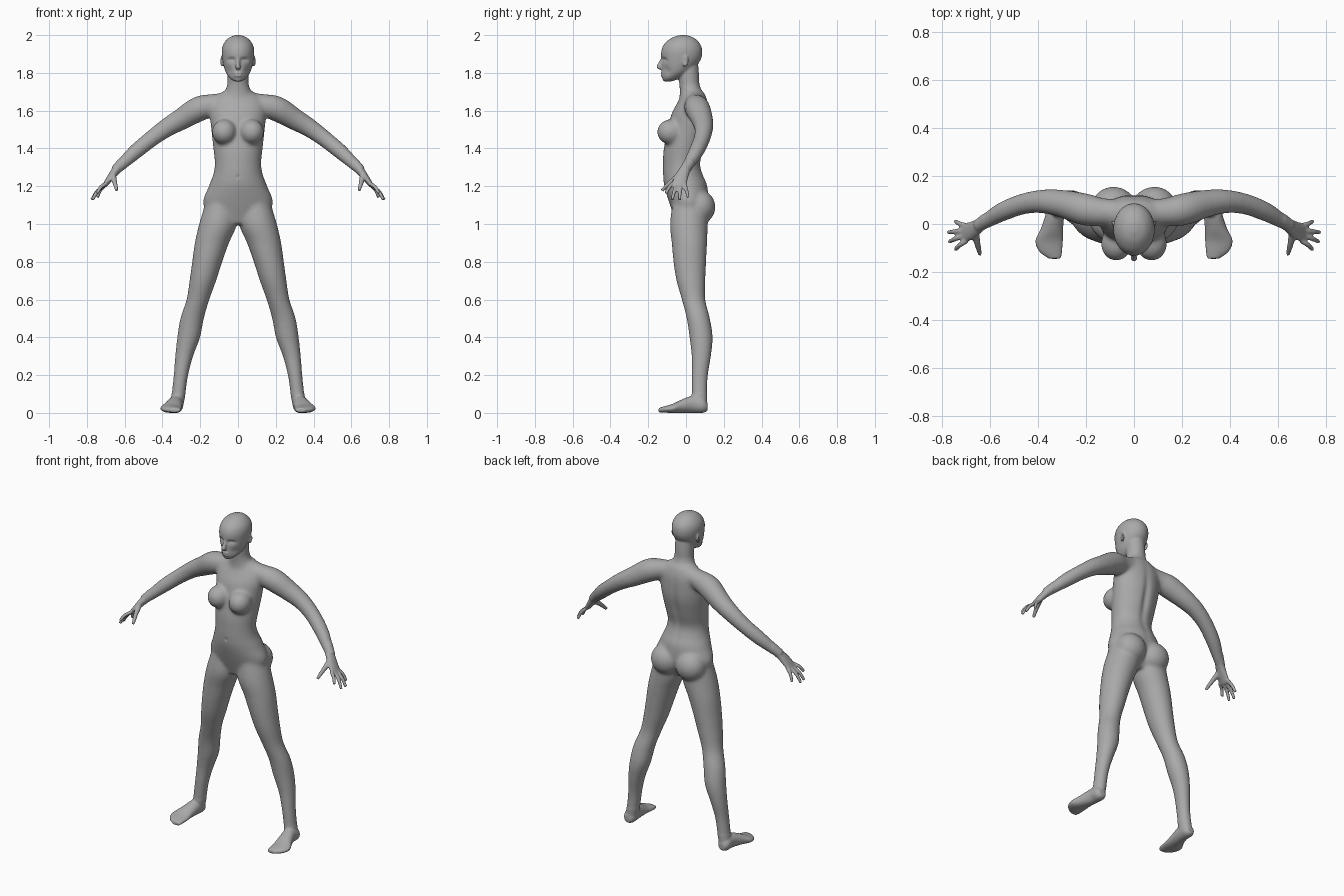
import bpy
import bmesh
import math
from mathutils import Vector, Matrix

SIDES = 32
UP, SIDEWAYS, FORWARD = Vector((0, 0, 1)), Vector((1, 0, 0)), Vector((0, -1, 0))
BOTH, MIDDLE = (1, -1), (1,)

default_cube = bpy.data.objects.get("Cube")
if default_cube:
    bpy.data.objects.remove(default_cube, do_unlink=True)

grey = bpy.data.materials.new("clay_grey")
grey.use_nodes = True
colour = (.4, .4, .4, 1)
grey.diffuse_color = colour
grey.node_tree.nodes["Principled BSDF"].inputs["Base Color"].default_value = colour

bm = bmesh.new()


def spline(sections, steps=6):
    """Smoothly resample rows of x, y, z, width radius, depth radius."""
    rows = [Vector(row) for row in sections]
    rows = [rows[0] * 2 - rows[1]] + rows + [rows[-1] * 2 - rows[-2]]
    result = []
    for a, b, c, d in zip(rows, rows[1:], rows[2:], rows[3:]):
        for i in range(steps):
            t = i / steps
            result.append(b + (c - a) * (t / 2)
                          + (a * 2 - b * 5 + c * 4 - d) * (t * t / 2)
                          + (b * 3 - a - c * 3 + d) * (t ** 3 / 2))
    return result + [rows[-2]]


def tube(sections, axis=None, hint=SIDEWAYS, mirror=BOTH):
    """Loft ellipses along a path, square to a fixed axis or to the path."""
    rows = spline(sections)
    centres = [Vector(row[:3]) for row in rows]
    for sign in mirror:
        rings = []
        for i, row in enumerate(rows):
            ahead, behind = centres[min(i + 1, len(rows) - 1)], centres[max(i - 1, 0)]
            along = axis or (ahead - behind).normalized()
            across = (hint - along * hint.dot(along)).normalized()
            deep = along.cross(across)
            ring = []
            for k in range(SIDES):
                angle = math.tau * k / SIDES
                p = centres[i] + across * row[3] * math.cos(angle) + deep * row[4] * math.sin(angle)
                ring.append(bm.verts.new((p.x * sign, p.y, p.z)))
            rings.append(ring)
        for low, high in zip(rings, rings[1:]):
            for k in range(SIDES):
                n = (k + 1) % SIDES
                bm.faces.new((low[k], low[n], high[n], high[k]))
        bm.faces.new(rings[0][::-1])
        bm.faces.new(rings[-1])


def rod(*points):
    """Round tube from rows of x, y, z, radius."""
    tube([(*p, p[-1]) for p in points], hint=Vector((0, 1, 0)))


def blob(centre, radii, mirror=BOTH, tilt=0):
    for sign in mirror:
        place = Vector((centre[0] * sign, centre[1], centre[2]))
        matrix = (Matrix.Translation(place) @ Matrix.Rotation(tilt * sign, 4, "Z")
                  @ Matrix.Diagonal((*radii, 1)))
        bmesh.ops.create_uvsphere(bm, u_segments=SIDES, v_segments=20, radius=1, matrix=matrix)


# Torso, from hips to the base of the neck
tube([(0, .01, 1.0, .09, .06), (0, .015, 1.1, .184, .1), (0, 0, 1.2, .155, .115),
      (0, -.015, 1.26, .132, .107), (0, -.022, 1.32, .123, .1), (0, -.01, 1.4, .131, .108),
      (0, .012, 1.5, .142, .108), (0, .022, 1.58, .15, .1), (0, .035, 1.64, .145, .082),
      (0, .04, 1.69, .1, .06), (0, .035, 1.71, .06, .045)], UP, mirror=MIDDLE)
blob((.085, .073, 1.09), (.092, .083, .09))
blob((.072, -.08, 1.487), (.066, .074, .068), tilt=.15)

# Neck
tube([(0, .035, 1.66, .1, .07), (0, .027, 1.7, .072, .06), (0, .018, 1.74, .057, .054),
      (0, .014, 1.79, .055, .055), (0, .01, 1.84, .055, .055)], UP, mirror=MIDDLE)

# Head and jaw
tube([(0, -.095, 1.755, .02, .02), (0, -.08, 1.77, .042, .045), (0, -.055, 1.8, .064, .073),
      (0, -.035, 1.84, .077, .093), (0, -.025, 1.88, .084, .107), (0, -.022, 1.92, .086, .108),
      (0, -.02, 1.955, .076, .094), (0, -.017, 1.985, .05, .06), (0, -.015, 2.0, .015, .02)],
     UP, mirror=MIDDLE)

# Nose, lips, chin, eyes and ears
tube([(0, -.122, 1.885, .009, .009), (0, -.136, 1.85, .01, .011),
      (0, -.143, 1.832, .015, .013), (0, -.132, 1.822, .011, .007)], mirror=MIDDLE)
for height in (1.798, 1.786):
    blob((0, -.124, height), (.024, .012, .007), MIDDLE)
blob((0, -.108, 1.765), (.02, .016, .014), MIDDLE)
blob((.085, -.003, 1.862), (.008, .018, .031), tilt=-.35)

# Shoulders and arms
rod((.05, .05, 1.645, .05), (.14, .05, 1.628, .06), (.21, .062, 1.608, .067),
    (.3, .085, 1.555, .058), (.38, .094, 1.508, .05), (.46, .084, 1.45, .044),
    (.54, .055, 1.385, .041), (.6, .022, 1.33, .034), (.65, -.008, 1.283, .027))

# Palms and thumbs
tube([(.635, 0, 1.298, .027, .025), (.672, -.024, 1.25, .036, .019),
      (.708, -.039, 1.202, .041, .012)], hint=Vector((0, 1, 0)))
rod((.662, -.035, 1.258, .017), (.652, -.085, 1.218, .013), (.641, -.128, 1.177, .009))

# Fingers, each from knuckle to tip
for knuckle, tip in [((.697, -.07, 1.215), (.745, -.107, 1.163)),
                     ((.707, -.05, 1.205), (.77, -.074, 1.128)),
                     ((.707, -.028, 1.205), (.775, -.035, 1.126)),
                     ((.697, -.008, 1.212), (.745, .011, 1.14))]:
    bend = (Vector(knuckle) + Vector(tip)) / 2 + Vector((.006, 0, .006))
    rod((*knuckle, .011), (*bend, .0105), (*tip, .009))

# Legs
tube([(.09, .02, 1.12, .08, .09), (.106, .015, 1.0, .1, .1), (.138, .018, .9, .091, .094),
      (.163, .02, .8, .08, .087), (.186, .026, .7, .071, .077), (.212, .04, .6, .061, .063),
      (.243, .065, .5, .063, .062), (.261, .08, .4, .061, .062), (.285, .081, .3, .048, .052),
      (.302, .073, .2, .039, .044), (.315, .071, .1, .037, .042), (.325, .07, .04, .036, .042)], UP)

# Feet, from heel to toes
tube([(.328, .114, .032, .022, .022), (.328, .09, .04, .037, .04), (.33, .04, .046, .039, .046),
      (.342, -.02, .036, .047, .036), (.354, -.07, .024, .058, .024),
      (.347, -.115, .018, .049, .017), (.33, -.145, .014, .026, .012)], FORWARD)

# Merge all parts into one skin
bmesh.ops.recalc_face_normals(bm, faces=bm.faces)
rough = bpy.data.meshes.new("rough_skin")
bm.to_mesh(rough)
bm.free()
body = bpy.data.objects.new("body", rough)
bpy.context.collection.objects.link(body)
remesh = body.modifiers.new("merge_parts", "REMESH")
remesh.mode = "VOXEL"
remesh.voxel_size = .0055
skin = bpy.data.meshes.new_from_object(body.evaluated_get(bpy.context.evaluated_depsgraph_get()))
body.modifiers.clear()

# Blend the joints, keeping the face, hands and feet crisper
bm = bmesh.new()
bm.from_mesh(skin)
broad = [v for v in bm.verts if .1 < v.co.z < 1.755 and abs(v.co.x) < .63]
for verts, rounds in ((broad, 24), (bm.verts[:], 3)):
    for _ in range(rounds):
        bmesh.ops.smooth_vert(bm, verts=verts, factor=.5,
                              use_axis_x=True, use_axis_y=True, use_axis_z=True)


def press(centre, radii, move, mirror=MIDDLE):
    """Push the skin with a soft round brush."""
    for sign in mirror:
        for v in bm.verts:
            gap = [(v.co.x * sign - centre[0]) / radii[0],
                   (v.co.y - centre[1]) / radii[1], (v.co.z - centre[2]) / radii[2]]
            reach = sum(g * g for g in gap)
            if reach < 6:
                push = Vector(move) * math.exp(-reach)
                v.co += Vector((push.x * sign, push.y, push.z))


# Eye sockets, eyelids, mouth line, spine, navel
press((.034, -.12, 1.868), (.021, .04, .012), (0, .016, 0), BOTH)
press((.034, -.11, 1.864), (.012, .03, .007), (0, -.007, 0), BOTH)
press((0, -.13, 1.792), (.022, .03, .003), (0, .005, 0))
press((.05, -.1, 1.81), (.018, .04, .022), (-.003, .006, 0), BOTH)
press((.093, -.006, 1.865), (.02, .009, .016), (-.006, 0, 0), BOTH)
press((0, .11, 1.42), (.022, .05, .17), (0, -.012, 0))
press((0, -.12, 1.25), (.008, .04, .01), (0, .005, 0))

# Flat soles
for v in bm.verts:
    v.co.z = max(v.co.z, 0)
for face in bm.faces:
    face.smooth = True
bm.to_mesh(skin)
bm.free()
skin.name = "body_skin"
skin.materials.clear()
skin.materials.append(grey)
body.data = skin
bpy.data.meshes.remove(rough)
